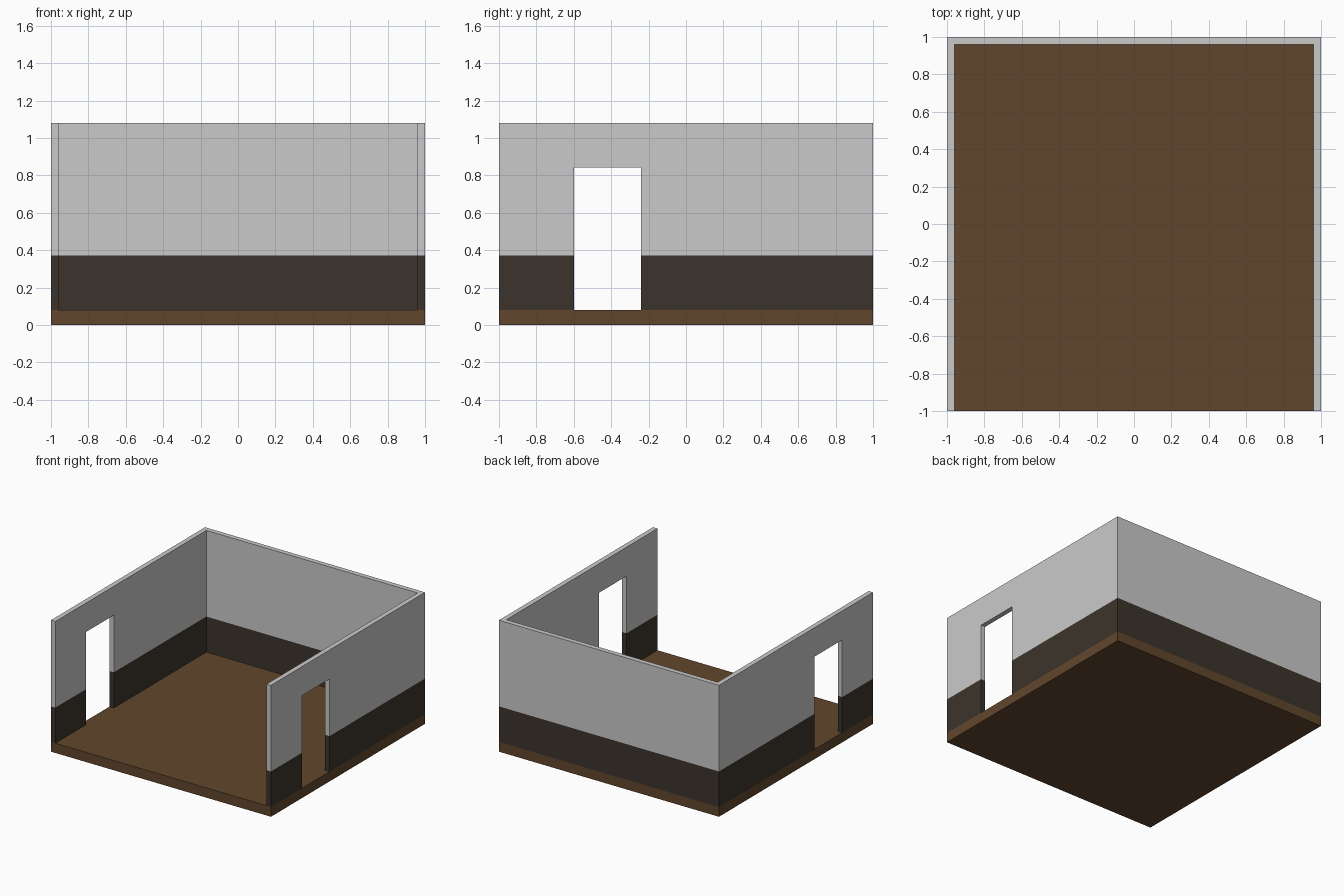
import bpy, bmesh

if "Cube" in bpy.data.objects:
    bpy.data.objects.remove(bpy.data.objects["Cube"])

SLAB, TOP, BAND = 0.08, 1.08, 0.372   # floor top, wall top, wainscot height
THICK = 0.04
DOOR_Y0, DOOR_Y1, DOOR_TOP = -0.60, -0.24, 0.842


def material(name, rgb):
    m = bpy.data.materials.new(name)
    m.diffuse_color = (*rgb, 1)
    m.use_nodes = True
    m.node_tree.nodes["Principled BSDF"].inputs["Base Color"].default_value = m.diffuse_color
    return m


plaster = material("light grey plaster", (0.59, 0.59, 0.59))
wainscot = material("dark wainscot", (0.045, 0.034, 0.025))
wood = material("brown wood floor", (0.121, 0.062, 0.026))


def prism(name, profile, x0, x1, mats, split=None):
    """Extrude a y-z profile from x0 to x1; faces above split use the second material."""
    bm = bmesh.new()
    face = bm.faces.new([bm.verts.new((x0, y, z)) for y, z in profile])
    ext = bmesh.ops.extrude_face_region(bm, geom=[face])["geom"]
    bmesh.ops.translate(bm, vec=(x1 - x0, 0, 0),
                        verts=[v for v in ext if isinstance(v, bmesh.types.BMVert)])
    if split is not None:
        bmesh.ops.bisect_plane(bm, geom=bm.verts[:] + bm.edges[:] + bm.faces[:],
                               plane_co=(0, 0, split), plane_no=(0, 0, 1))
        for f in bm.faces:
            f.material_index = int(f.calc_center_bounds().z > split)
    bmesh.ops.recalc_face_normals(bm, faces=bm.faces[:])
    me = bpy.data.meshes.new(name)
    bm.to_mesh(me)
    bm.free()
    for m in mats:
        me.materials.append(m)
    ob = bpy.data.objects.new(name, me)
    bpy.context.collection.objects.link(ob)
    return ob


def rect(y0, y1, z0, z1):
    return [(y0, z0), (y1, z0), (y1, z1), (y0, z1)]


# Floor slab
prism("floor", rect(-1, 1, 0, SLAB), -1, 1, [wood])

# Back wall, fitted between the side walls
prism("back_wall", rect(1 - THICK, 1, SLAB, TOP), -1 + THICK, 1 - THICK,
      [wainscot, plaster], BAND)

# Side walls with a doorway notch, mirrored left to right
side = [(-1, SLAB), (DOOR_Y0, SLAB), (DOOR_Y0, DOOR_TOP), (DOOR_Y1, DOOR_TOP),
        (DOOR_Y1, SLAB), (1, SLAB), (1, TOP), (-1, TOP)]
walls = prism("side_walls", side, 1 - THICK, 1, [wainscot, plaster], BAND)
walls.modifiers.new("mirror", "MIRROR").use_axis[0] = True
